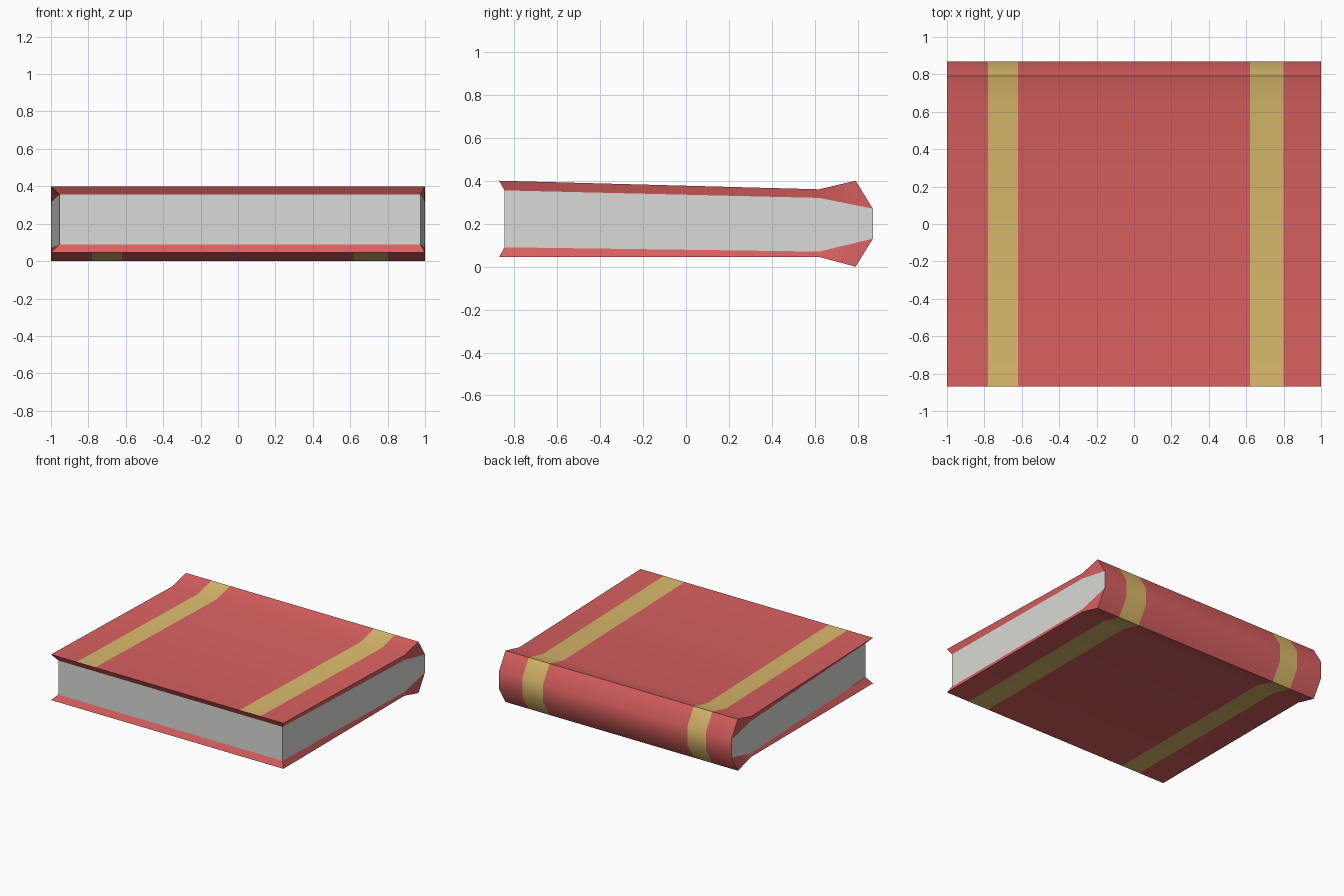
import bpy, bmesh, math

if "Cube" in bpy.data.objects:
    bpy.data.objects.remove(bpy.data.objects["Cube"])


def material(name, colour):
    m = bpy.data.materials.new(name)
    m.diffuse_color = (*colour, 1.0)
    m.use_nodes = True
    m.node_tree.nodes["Principled BSDF"].inputs["Base Color"].default_value = m.diffuse_color
    return m


RED = material("red cover", (0.70, 0.118, 0.118))
GOLD = material("gold band", (0.70, 0.49, 0.15))
PAPER = material("paper", (0.70, 0.70, 0.68))

# Outer cover profile (y, z): top front edge, over the spine, bottom front edge
OUTER = [(-0.87, 0.40), (0.62, 0.36), (0.79, 0.40), (0.87, 0.27),
         (0.87, 0.13), (0.79, 0.0), (0.62, 0.045), (-0.87, 0.045)]
# Page outline (y, z); its back points meet the spine
INNER = [(-0.845, 0.355), (0.62, 0.32), (0.87, 0.27),
         (0.87, 0.13), (0.62, 0.07), (-0.845, 0.09)]
STATIONS = [-1.0, -0.78, -0.62, 0.62, 0.80, 1.0]
BANDS = (1, 3)


def page_x(side, y):
    """Page ends flare out to the cover width at the spine."""
    front = 0.975 if side > 0 else 0.955
    t = (y + 0.845) / (0.87 + 0.845)
    return side * (front + (1.0 - front) * t)


def page_ring(bm, side):
    return [bm.verts.new((page_x(side, y), y, z)) for y, z in INNER]


def add(bm, verts, side=1, mat=0):
    f = bm.faces.new(verts if side > 0 else verts[::-1])
    f.material_index = mat
    return f


def finish(bm, name, mats, smooth_angle=None):
    mesh = bpy.data.meshes.new(name)
    bm.to_mesh(mesh)
    bm.free()
    for m in mats:
        mesh.materials.append(m)
    ob = bpy.data.objects.new(name, mesh)
    bpy.context.collection.objects.link(ob)
    if smooth_angle:
        bpy.ops.object.select_all(action='DESELECT')
        ob.select_set(True)
        bpy.context.view_layer.objects.active = ob
        bpy.ops.object.shade_smooth_by_angle(angle=math.radians(smooth_angle))
    return ob


# Cover: skin lofted along x, with gold bands between chosen stations
bm = bmesh.new()
rings = [[bm.verts.new((x, y, z)) for y, z in OUTER] for x in STATIONS]
for i in range(len(rings) - 1):
    a, b = rings[i], rings[i + 1]
    for j in range(len(OUTER) - 1):
        add(bm, [a[j], b[j], b[j + 1], a[j + 1]], mat=int(i in BANDS))

# Cover rims: thin slopes from the outer edge in to the pages
inner = {}
for side, p in ((-1, rings[0]), (1, rings[-1])):
    q = inner[side] = page_ring(bm, side)
    q[2], q[3] = p[3], p[4]
    for loop in ([p[0], q[0], q[1], p[1]], [p[1], q[1], p[2]],
                 [p[2], q[1], p[3]], [p[4], q[4], p[5]],
                 [p[5], q[4], p[6]], [p[6], q[4], q[5], p[7]]):
        add(bm, loop, side)
L, R = rings[0], rings[-1]
add(bm, [L[0], inner[-1][0], inner[1][0], R[0]])
add(bm, [inner[-1][5], L[7], R[7], inner[1][5]])
bmesh.ops.delete(bm, geom=[v for v in bm.verts if not v.link_faces], context='VERTS')
finish(bm, "cover", [RED, GOLD], 40)

# Page block: fore edge and the two flared ends
bm = bmesh.new()
ends = {s: page_ring(bm, s) for s in (-1, 1)}
for s, q in ends.items():
    add(bm, [q[0], q[5], q[4], q[1]], s)
    add(bm, [q[1], q[4], q[3], q[2]], s)
add(bm, [ends[-1][0], ends[-1][5], ends[1][5], ends[1][0]])
finish(bm, "pages", [PAPER])
